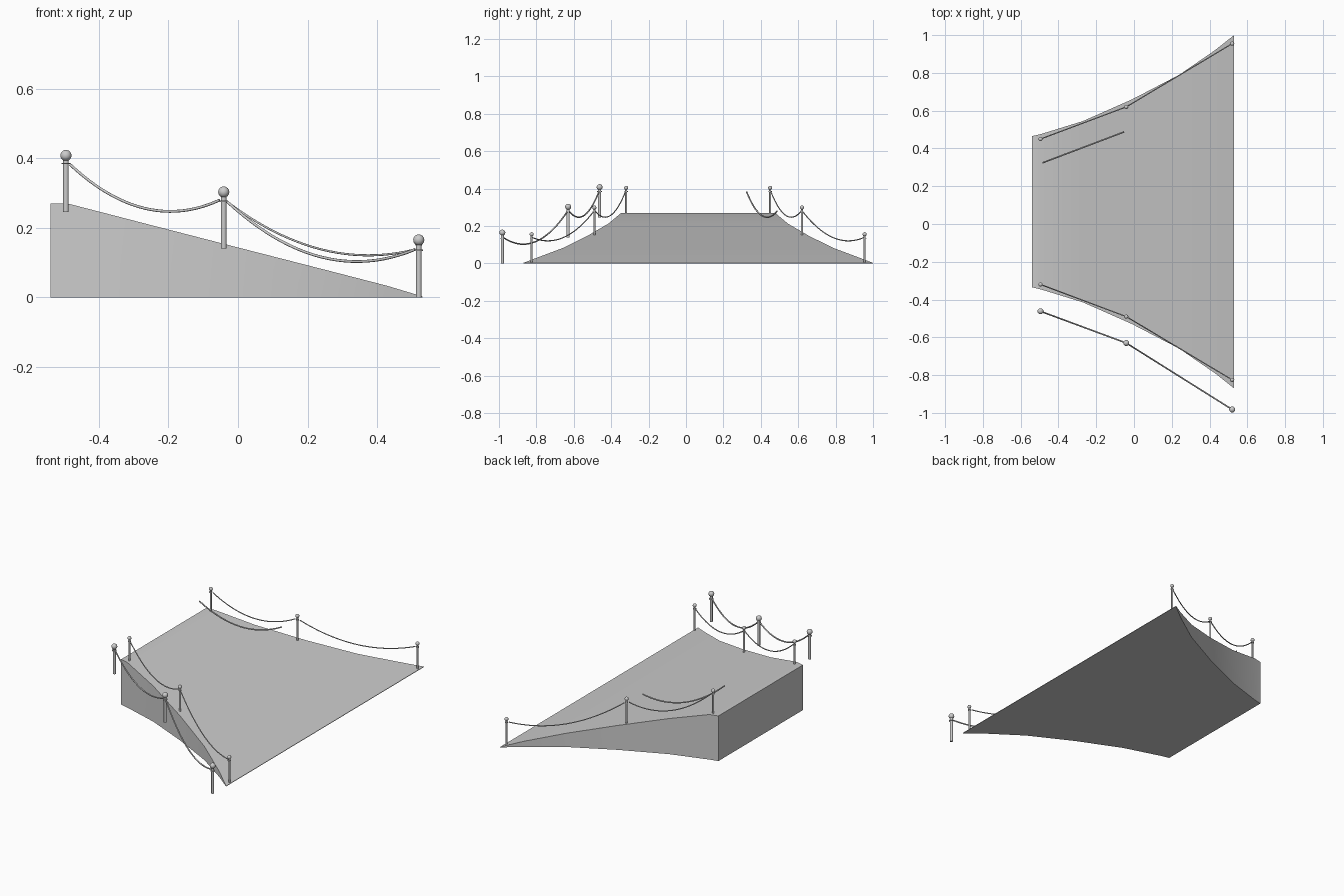
import bpy, bmesh
from mathutils import Vector

if "Cube" in bpy.data.objects:
    bpy.data.objects.remove(bpy.data.objects["Cube"])

CY = 0.065  # centre line of the ramp


def finish(name, bm, smooth=True):
    bmesh.ops.recalc_face_normals(bm, faces=bm.faces)
    me = bpy.data.meshes.new(name)
    bm.to_mesh(me)
    bm.free()
    ob = bpy.data.objects.new(name, me)
    bpy.context.collection.objects.link(ob)
    if smooth:
        bpy.ops.object.select_all(action='DESELECT')
        ob.select_set(True)
        bpy.context.view_layer.objects.active = ob
        bpy.ops.object.shade_smooth_by_angle()
    return ob


# Flared ramp: stations of x, half width, height
def ramp():
    stations = [(-0.54, 0.40, 0.27), (-0.49, 0.412, 0.27), (-0.27, 0.48, 0.213),
                (-0.01, 0.595, 0.146), (0.24, 0.725, 0.082), (0.43, 0.856, 0.033),
                (0.53, 0.935, 0.003)]
    bm = bmesh.new()
    rings = []
    for x, w, h in stations:
        rings.append([bm.verts.new((x, CY + s * w, z))
                      for s, z in ((-1, 0), (1, 0), (1, h), (-1, h))])
    for a, b in zip(rings, rings[1:]):
        for i in range(4):
            j = (i + 1) % 4
            bm.faces.new((a[i], a[j], b[j], b[i]))
    bm.faces.new(rings[0])
    bm.faces.new(rings[-1])
    finish("ramp", bm)


# Post with ball finial and thin rope collar
def post(name, x, y, base, ball_z, r, ball_r, collar_z):
    bm = bmesh.new()

    def cyl(z0, z1, rad):
        g = bmesh.ops.create_cone(bm, cap_ends=True, segments=20, radius1=rad,
                                  radius2=rad, depth=z1 - z0)
        bmesh.ops.translate(bm, verts=g['verts'], vec=(x, y, (z0 + z1) / 2))

    cyl(base, ball_z, r)
    cyl(collar_z - 0.002, collar_z + 0.002, r * 1.6)
    g = bmesh.ops.create_uvsphere(bm, u_segments=20, v_segments=12, radius=ball_r)
    bmesh.ops.translate(bm, verts=g['verts'], vec=(x, y, ball_z))
    finish(name, bm)


# Sagging rope between two points
def rope(name, a, b, sag, r):
    a, b = Vector(a), Vector(b)
    gap = (b - a).normalized() * 0.013
    a, b = a + gap, b - gap
    cu = bpy.data.curves.new(name, 'CURVE')
    cu.dimensions = '3D'
    cu.bevel_depth = r
    cu.bevel_resolution = 2
    cu.use_fill_caps = True
    sp = cu.splines.new('POLY')
    n = 24
    sp.points.add(n)
    for i in range(n + 1):
        t = i / n
        p = a.lerp(b, t)
        sp.points[i].co = (p.x, p.y, p.z - 4 * sag * t * (1 - t), 1)
    sp.use_smooth = True
    ob = bpy.data.objects.new(name, cu)
    bpy.context.collection.objects.link(ob)


# One row of three posts and two ropes
def railing(name, ys, bases, balls, r, ball_r, sags, rope_r):
    xs = (-0.495, -0.041, 0.52)
    hooks = (0.385, 0.277, 0.135)
    pts = list(zip(xs, ys, hooks))
    for i, (x, y, h) in enumerate(pts):
        post(f"{name}_post_{i + 1}", x, y, bases[i], balls[i], r, ball_r, h)
    for i in range(2):
        rope(f"{name}_rope_{i + 1}", pts[i], pts[i + 1], sags[i], rope_r)


ramp()

# Slim railings on both edges of the ramp
for label, s in (("back", 1), ("front", -1)):
    railing(label + "_railing", [CY + s * d for d in (0.385, 0.555, 0.89)],
            (0.25, 0.145, 0.0), (0.404, 0.299, 0.156), 0.0055, 0.011,
            (0.075, 0.068), 0.003)

# Thicker outer railing standing beside the ramp
railing("outer_railing", (-0.462, -0.63, -0.982), (0.245, 0.14, 0.0),
        (0.408, 0.303, 0.165), 0.008, 0.016, (0.075, 0.09), 0.004)

# Loose rope above the deck
rope("loose_rope", (-0.495, 0.32, 0.385), (-0.041, 0.492, 0.277), 0.075, 0.004)
